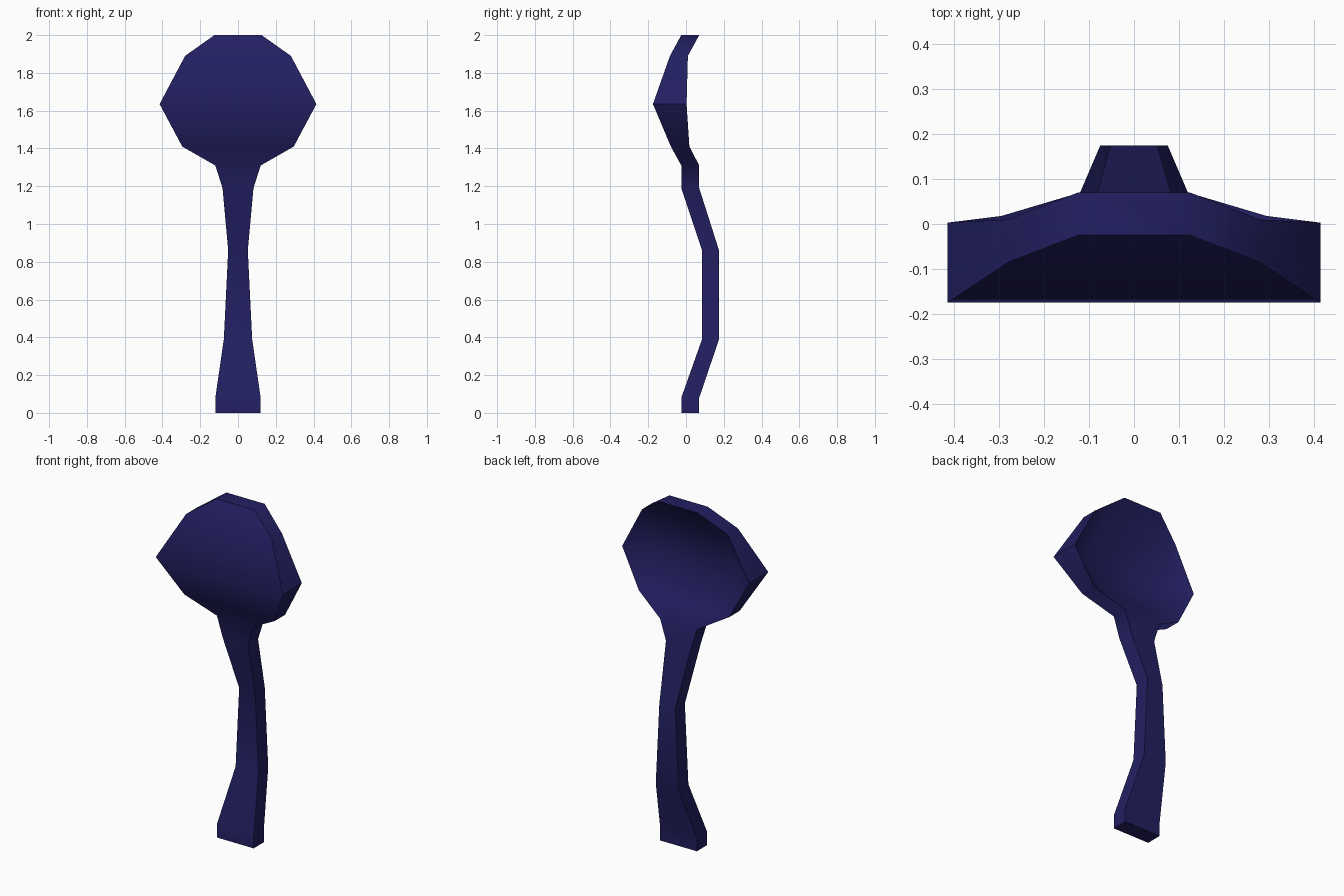
import bpy
import bmesh

if "Cube" in bpy.data.objects:
    bpy.data.objects.remove(bpy.data.objects["Cube"])

# Cross-sections up the spoon:
# height, half width, front y, back rim y, hollow half width, hollow floor y
SECTIONS = [
    (0.00, 0.120, -0.025, 0.070, 0.070, 0.070),
    (0.08, 0.120, -0.025, 0.070, 0.070, 0.070),
    (0.39, 0.075, 0.085, 0.175, 0.045, 0.175),
    (0.86, 0.052, 0.085, 0.175, 0.030, 0.175),
    (1.19, 0.082, -0.025, 0.070, 0.050, 0.070),
    (1.31, 0.120, -0.025, 0.070, 0.080, 0.070),
    (1.41, 0.295, -0.080, 0.018, 0.210, 0.005),
    (1.635, 0.415, -0.175, 0.003, 0.290, -0.085),
    (1.89, 0.280, -0.085, 0.010, 0.200, 0.000),
    (2.00, 0.125, -0.025, 0.070, 0.085, 0.070),
]

bm = bmesh.new()

# Each section is a six-point ring: flat front, sides, hollowed back
rings = []
for z, w, front, rim, inner, floor in SECTIONS:
    points = [(-w, front), (w, front), (w, rim),
              (inner, floor), (-inner, floor), (-w, rim)]
    rings.append([bm.verts.new((x, y, z)) for x, y in points])

# Bridge neighbouring rings
for low, high in zip(rings, rings[1:]):
    for i in range(6):
        j = (i + 1) % 6
        bm.faces.new((low[i], low[j], high[j], high[i]))

# End caps
bm.faces.new(rings[0][::-1])
bm.faces.new(rings[-1])
bmesh.ops.recalc_face_normals(bm, faces=bm.faces[:])

mesh = bpy.data.meshes.new("spoon")
bm.to_mesh(mesh)
bm.free()
spoon = bpy.data.objects.new("spoon", mesh)
bpy.context.collection.objects.link(spoon)

# Dark blue finish
blue = bpy.data.materials.new("dark_blue")
blue.diffuse_color = (0.016, 0.014, 0.12, 1.0)
blue.use_nodes = True
blue.node_tree.nodes["Principled BSDF"].inputs["Base Color"].default_value = blue.diffuse_color
mesh.materials.append(blue)

# Smooth bends, crisp side edges
bpy.context.view_layer.objects.active = spoon
spoon.select_set(True)
bpy.ops.object.shade_smooth_by_angle(angle=0.8)
